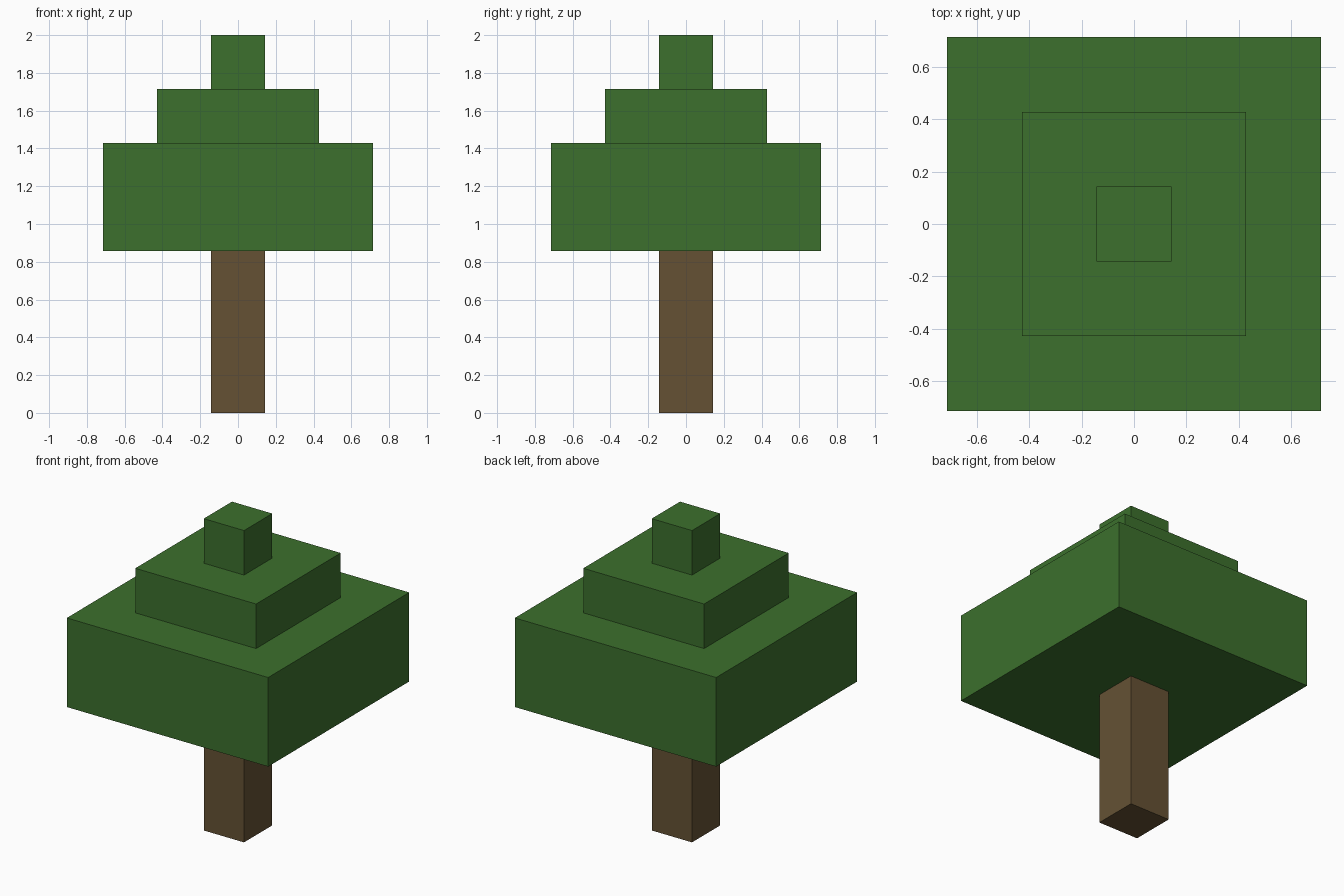
import bpy

default = bpy.data.objects.get("Cube")
if default:
    bpy.data.objects.remove(default, do_unlink=True)

UNIT = 2 / 7  # the tree is seven blocks tall


def make_material(name, rgb):
    mat = bpy.data.materials.new(name)
    mat.use_nodes = True
    color = (*rgb, 1)
    mat.diffuse_color = color
    mat.node_tree.nodes["Principled BSDF"].inputs["Base Color"].default_value = color
    return mat


def add_block(name, width, bottom, height, mat):
    """Square block centred on the trunk axis, measured in block units."""
    bpy.ops.mesh.primitive_cube_add(size=1, location=(0, 0, (bottom + height / 2) * UNIT))
    block = bpy.context.object
    block.name = name
    block.scale = (width * UNIT, width * UNIT, height * UNIT)
    bpy.ops.object.transform_apply(location=False, rotation=False, scale=True)
    block.data.materials.append(mat)


bark = make_material("bark brown", (0.130, 0.083, 0.034))
leaf = make_material("leaf green", (0.045, 0.162, 0.026))

# Trunk, then the foliage tiers from widest to narrowest
add_block("trunk", 1, 0, 3, bark)
add_block("lower_foliage", 5, 3, 2, leaf)
add_block("middle_foliage", 3, 5, 1, leaf)
add_block("top_foliage", 1, 6, 1, leaf)
